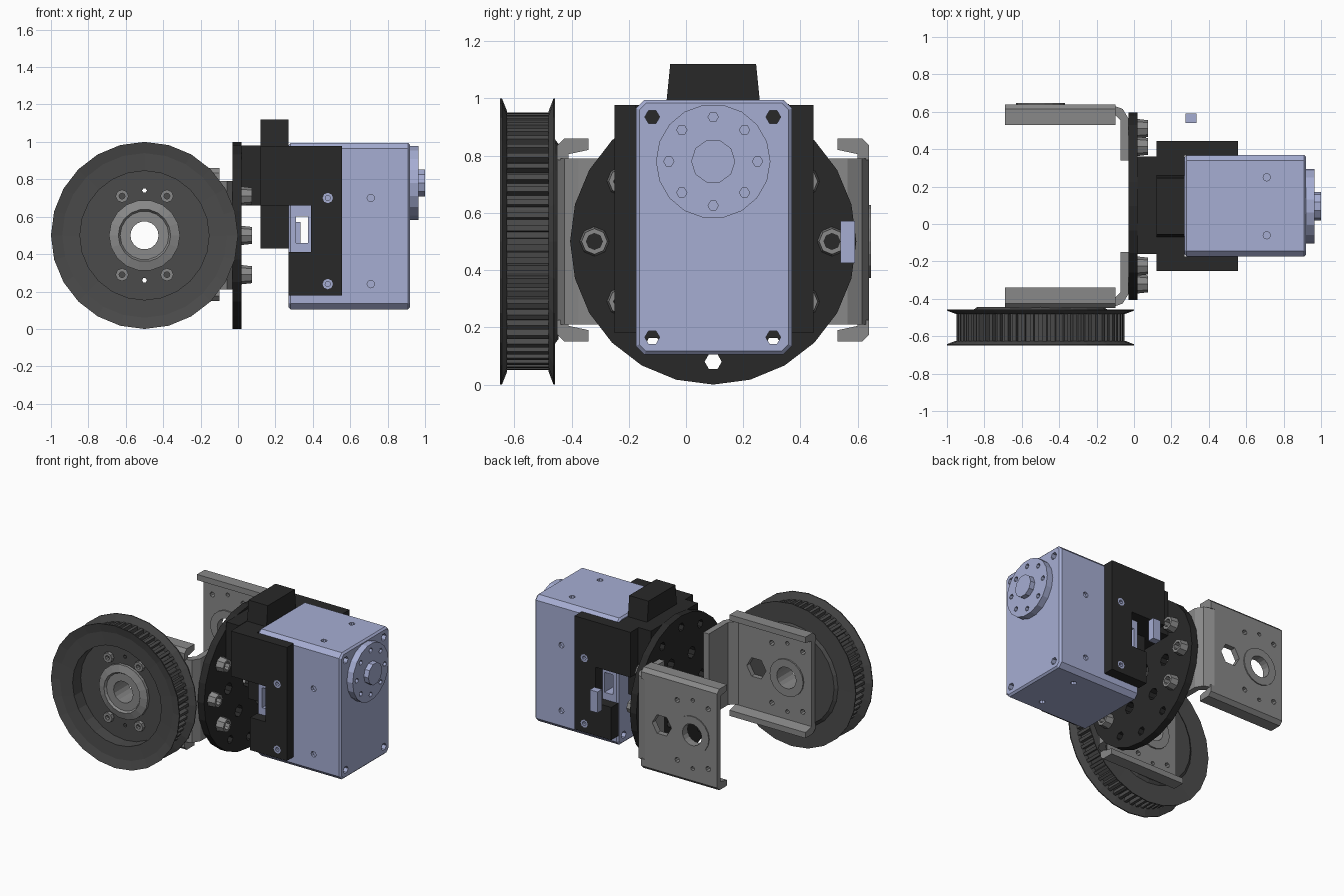
import bpy, bmesh
from math import sin, cos, pi
from mathutils import Matrix

if "Cube" in bpy.data.objects:
    bpy.data.objects.remove(bpy.data.objects["Cube"])

def material(name, c):
    m = bpy.data.materials.new(name)
    m.diffuse_color = (*c, 1)
    m.use_nodes = True
    m.node_tree.nodes["Principled BSDF"].inputs["Base Color"].default_value = m.diffuse_color
    return m

BLUE = material("lavender", (0.38, 0.42, 0.65))
BLACK = material("black", (0.022, 0.022, 0.022))
DARK = material("dark_grey", (0.07, 0.07, 0.07))
GREY = material("mid_grey", (0.25, 0.25, 0.25))
YC = 0.095  # centre plane of bracket and motor

def at(axis, p, q, d):
    return {'x': (d, p, q), 'y': (p, d, q), 'z': (p, q, d)}[axis]

def finish(name, bm, mat):
    bmesh.ops.recalc_face_normals(bm, faces=bm.faces)
    me = bpy.data.meshes.new(name)
    bm.to_mesh(me)
    bm.free()
    me.materials.append(mat)
    ob = bpy.data.objects.new(name, me)
    bpy.context.collection.objects.link(ob)
    return ob

def add_prism(bm, pts, axis, a, b):
    lo = [bm.verts.new(at(axis, p, q, a)) for p, q in pts]
    hi = [bm.verts.new(at(axis, p, q, b)) for p, q in pts]
    n = len(pts)
    bm.faces.new(lo)
    bm.faces.new(hi[::-1])
    for i in range(n):
        bm.faces.new((lo[i], lo[(i + 1) % n], hi[(i + 1) % n], hi[i]))

def prism(name, pts, axis, a, b, mat):
    bm = bmesh.new()
    add_prism(bm, pts, axis, a, b)
    return finish(name, bm, mat)

def rect(a, b, c, d):
    return [(a, c), (b, c), (b, d), (a, d)]

def ngon(p, q, r, n=10, turn=0.0):
    return [(p + r * cos(2 * pi * i / n + turn), q + r * sin(2 * pi * i / n + turn)) for i in range(n)]

def box(name, x0, x1, y0, y1, z0, z1, mat):
    return prism(name, rect(x0, x1, y0, y1), 'z', z0, z1, mat)

def lathe(name, prof, axis, p, q, n, mat):
    # closed (radius, depth) profile turned around an axis
    bm = bmesh.new()
    rings = []
    for i in range(n):
        a = 2 * pi * i / n
        rings.append([bm.verts.new(at(axis, p + r * cos(a), q + r * sin(a), d)) for r, d in prof])
    m = len(prof)
    for i in range(n):
        s, t = rings[i], rings[(i + 1) % n]
        for j in range(m):
            k = (j + 1) % m
            bm.faces.new((s[j], s[k], t[k], t[j]))
    return finish(name, bm, mat)

def apply_modifiers(ob):
    dg = bpy.context.evaluated_depsgraph_get()
    me = bpy.data.meshes.new_from_object(ob.evaluated_get(dg))
    ob.modifiers.clear()
    ob.data = me

def cut(ob, cuts):
    # cuts: list of (outline, axis, start, end)
    bm = bmesh.new()
    for c in cuts:
        add_prism(bm, *c)
    tool = finish("cutter", bm, ob.data.materials[0])
    tool.hide_render = True
    m = ob.modifiers.new("cut", 'BOOLEAN')
    m.operation = 'DIFFERENCE'
    m.solver = 'EXACT'
    m.object = tool
    apply_modifiers(ob)
    bpy.data.objects.remove(tool)

# Toothed pulley with recessed front
pulley = lathe("pulley", [(0.15, -0.445), (0.34, -0.445), (0.36, -0.46), (0.5, -0.457), (0.5, -0.463),
                          (0.455, -0.48), (0.425, -0.48), (0.425, -0.625), (0.455, -0.625),
                          (0.5, -0.643), (0.5, -0.65), (0.44, -0.635), (0.345, -0.63),
                          (0.345, -0.54), (0.15, -0.54)], 'y', -0.5, 0.5, 24, DARK)
bm = bmesh.new()
N = 60
for i in range(N):
    a = 2 * pi * i / N
    pts = [(-0.5 + r * cos(a + t), 0.5 + r * sin(a + t))
           for r, t in ((0.41, -0.03), (0.45, -0.022), (0.45, 0.022), (0.41, 0.03))]
    add_prism(bm, pts, 'y', -0.627, -0.478)
finish("pulley_teeth", bm, DARK)
cut(pulley, [(ngon(-0.5, 0.5 + s * 0.24, 0.013, 6), 'y', -0.6, -0.4) for s in (-1, 1)])
lathe("pulley_hub", [(0.075, -0.44), (0.19, -0.44), (0.19, -0.56), (0.14, -0.575), (0.13, -0.56),
                     (0.075, -0.56)], 'y', -0.5, 0.5, 18, GREY)
for sx in (-1, 1):
    for sz in (-1, 1):
        lathe("pulley_screw", [(0.016, -0.53), (0.035, -0.53), (0.035, -0.565), (0.016, -0.565)],
              'y', -0.5 + sx * 0.12, 0.5 + sz * 0.21, 8, GREY)

# Two channel arms bent onto the round plate
for s in (-1, 1):
    y = lambda d: YC + s * d
    prof = [(-0.69, 0.545), (-0.13, 0.545), (-0.06, 0.52), (-0.03, 0.47), (-0.03, 0.245),
            (-0.072, 0.245), (-0.072, 0.46), (-0.12, 0.505), (-0.69, 0.505)]
    arm = prism("bracket_arm", [(x, y(d)) for x, d in prof], 'z', 0.21, 0.79, GREY)
    ya, yb = y(0.4), y(0.6)
    holes = [(ngon(-0.5, 0.5, 0.076, 18), 'y', ya, yb), (ngon(-0.26, 0.5, 0.075, 6), 'y', ya, yb)]
    for dx in (-0.12, 0.12):
        holes += [(ngon(-0.5 + dx, 0.5 + dz, 0.018, 8), 'y', ya, yb) for dz in (-0.21, 0.21)]
    holes += [(ngon(-0.5, 0.5 + dz, 0.014, 8), 'y', ya, yb) for dz in (-0.24, 0.24)]
    cut(arm, holes)
    for m in (-1, 1):
        z = lambda d: 0.505 + m * d
        # inward folded edge of the channel
        flange = [(y(0.545), z(0.28)), (y(0.545), z(0.33)), (y(0.52), z(0.355)), (y(0.435), z(0.355)),
                  (y(0.435), z(0.315)), (y(0.505), z(0.30)), (y(0.505), z(0.28))]
        prism("bracket_flange", flange, 'x', -0.69, -0.1, GREY)
    lathe("bracket_ring", [(0.075, y(0.495)), (0.13, y(0.495)), (0.13, y(0.552)), (0.075, y(0.552))],
          'y', -0.5, 0.5, 18, GREY)
    # Nuts on the round plate
    for d, zz in ((0.415, 0.5), (0.32, 0.71), (0.32, 0.29)):
        lathe("plate_nut", [(0.028, 0.015), (0.052, 0.015), (0.045, 0.075), (0.028, 0.075)],
              'x', y(d), zz, 8, GREY)

# Round plate
plate = prism("round_plate", ngon(YC, 0.5, 0.5, 24), 'x', -0.03, 0.02, BLACK)
holes = [(ngon(YC + 0.42 * cos(a), 0.5 + 0.42 * sin(a), 0.03, 6), 'x', -0.1, 0.1)
         for a in (pi / 2, -pi / 2, pi / 3, 2 * pi / 3, -pi / 3, -2 * pi / 3)]
holes += [(ngon(YC + 0.23 * cos(i * pi / 3), 0.5 + 0.23 * sin(i * pi / 3), 0.04, 8), 'x', -0.1, 0.1)
          for i in range(6)]
holes.append((ngon(YC, 0.5, 0.07, 10), 'x', -0.1, 0.1))
cut(plate, holes)

# Motor mount
box("mount_neck", 0.02, 0.12, -0.16, 0.36, 0.66, 0.98, BLACK)
box("mount_back", 0.12, 0.27, -0.25, 0.445, 0.66, 0.977, BLACK)
box("mount_core", 0.12, 0.27, -0.06, 0.25, 0.43, 0.66, BLACK)
prism("mount_top", [(-0.07, 0.97), (0.26, 0.97), (0.245, 1.12), (-0.055, 1.12)], 'x', 0.12, 0.27, BLACK)
for y0, y1 in ((-0.25, -0.175), (0.365, 0.445)):
    cheek = prism("mount_cheek", [(0.265, 0.977), (0.555, 0.977), (0.555, 0.18), (0.27, 0.18), (0.27, 0.41),
                                  (0.39, 0.41), (0.39, 0.66), (0.265, 0.66)], 'y', y0, y1, BLACK)
    cut(cheek, [(ngon(0.48, zz, 0.028, 8), 'y', y0 - 0.1, y1 + 0.1) for zz in (0.24, 0.7)])
    for zz in (0.24, 0.7):
        lathe("mount_screw", [(0.014, y0), (0.028, y0), (0.028, y1), (0.014, y1)], 'y', 0.48, zz, 8, BLUE)

# Motor body
c = 0.03
motor = prism("motor_body", [(-0.175 + c, 0.105), (0.37 - c, 0.105), (0.37, 0.105 + c), (0.37, 0.995 - c),
                             (0.37 - c, 0.995), (-0.175 + c, 0.995), (-0.175, 0.995 - c), (-0.175, 0.105 + c)],
              'x', 0.27, 0.92, BLUE)
bev = motor.modifiers.new("bevel", 'BEVEL')
bev.width = 0.012
bev.segments = 1
bev.limit_method = 'ANGLE'
bev.angle_limit = pi / 3
apply_modifiers(motor)
cuts = [(ngon(yy, zz, 0.026, 6), 'x', 0.1, 1.1) for yy in (-0.118, 0.305) for zz in (0.165, 0.935)]
cuts.append((rect(0.31, 0.375, 0.46, 0.6), 'y', -0.4, 0.6))
for zz in (0.24, 0.7):
    cuts += [(ngon(0.71, zz, 0.02, 8), 'y', -0.3, -0.155), (ngon(0.71, zz, 0.02, 8), 'y', 0.35, 0.5)]
for yy in (-0.06, 0.25):
    cuts += [(ngon(0.71, yy, 0.02, 8), 'z', 0.975, 1.1), (ngon(0.71, yy, 0.02, 8), 'z', 0.0, 0.125)]
cut(motor, cuts)

# Output horn, shaft cap and loose clip
horn = prism("motor_horn", ngon(YC, 0.78, 0.2, 18), 'x', 0.91, 0.965, BLUE)
cut(horn, [(ngon(YC + 0.155 * cos(i * pi / 4), 0.78 + 0.155 * sin(i * pi / 4), 0.018, 6), 'x', 0.935, 1.1)
           for i in range(8)])
prism("shaft_cap", ngon(YC, 0.78, 0.077, 10), 'x', 0.95, 1.0, BLUE)
box("side_clip", 0.275, 0.335, 0.54, 0.59, 0.425, 0.572, BLUE)
